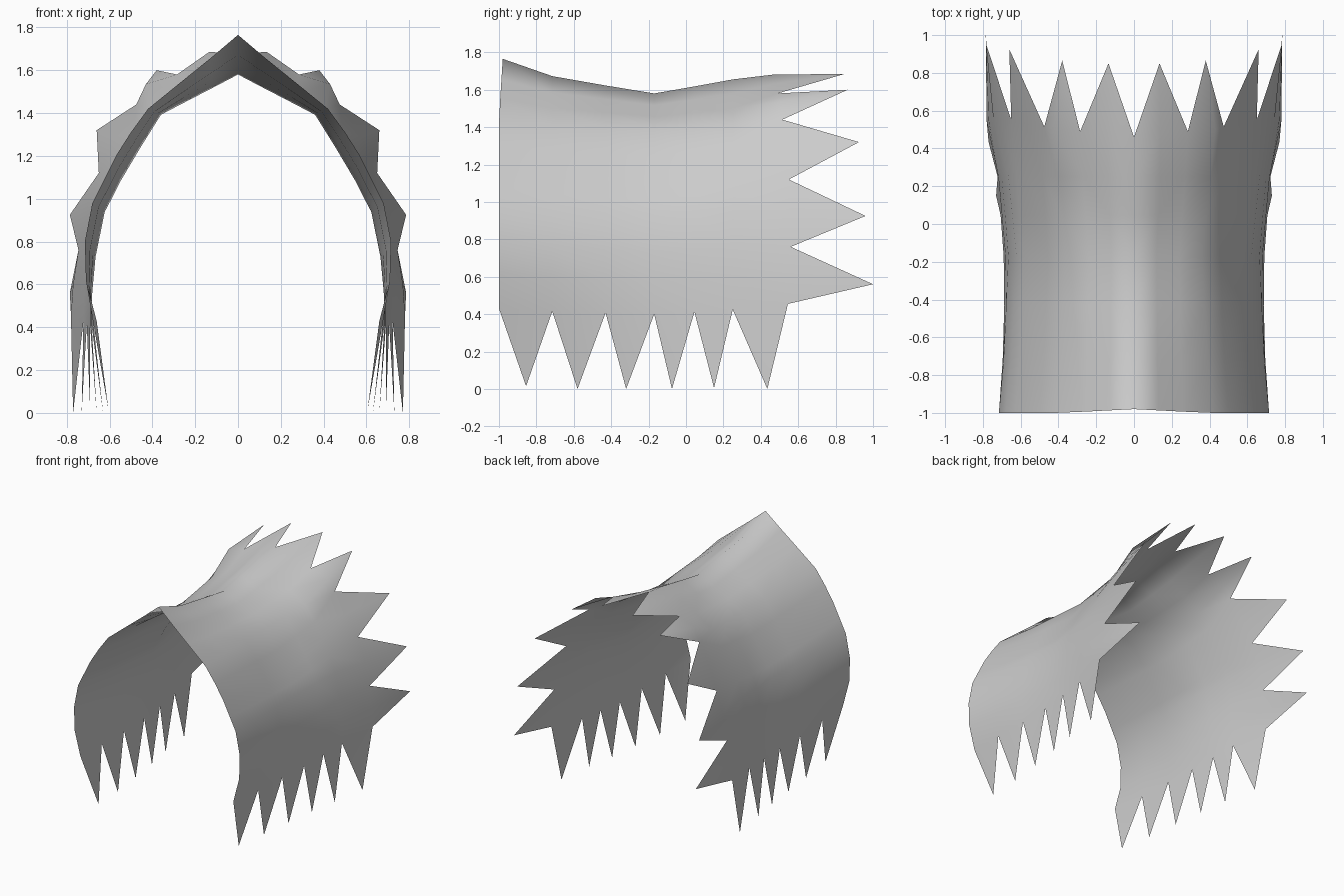
import bpy, bmesh
from mathutils import Vector

if "Cube" in bpy.data.objects:
    bpy.data.objects.remove(bpy.data.objects["Cube"])

# Half cross-sections (x, z) from the ridge down to the hem
FRONT = [(0, 1.765), (.13, 1.655), (.26, 1.55), (.42, 1.42), (.50, 1.31), (.57, 1.20),
         (.63, 1.08), (.68, .98), (.715, .80), (.71, .62), (.66, .43)]
MIDDLE = [(0, 1.58), (.12, 1.517), (.24, 1.455), (.36, 1.392), (.455, 1.24), (.55, 1.08),
          (.585, 1.01), (.622, .94), (.665, .73), (.68, .57), (.69, .40)]
LATE = [(0, 1.655), (.135, 1.58), (.27, 1.50), (.405, 1.415), (.485, 1.31), (.56, 1.19),
        (.62, 1.07), (.665, .96), (.70, .76), (.718, .60), (.722, .425)]
BACK = [(0, 1.68), (.14, 1.632), (.285, 1.58), (.43, 1.535), (.475, 1.44), (.575, 1.29),
        (.65, 1.12), (.71, .94), (.745, .76), (.77, .60), (.78, .455)]
BACK_Y = [.46, .475, .49, .50, .515, .53, .55, .555, .56, .55, .545]

# Stations along the length: y, start section, end section, blend
STATIONS = [(-1, FRONT, MIDDLE, 0), (-.715, FRONT, MIDDLE, .5), (-.43, FRONT, MIDDLE, .77),
            (-.17, FRONT, MIDDLE, 1), (.045, MIDDLE, LATE, .5), (.25, LATE, BACK, 0),
            (.545, LATE, BACK, 1)]

# Points of the jagged back edge and the jagged hem
BACK_TIPS = [(.135, .85, 1.685), (.38, .865, 1.60), (.66, .925, 1.32),
             (.785, .96, .925), (.785, 1.0, .56)]
HEM_TIPS = [(.605, -.855, .015), (.63, -.58, 0), (.66, -.32, 0),
            (.69, -.075, 0), (.73, .15, .005), (.77, .435, 0)]

bm = bmesh.new()
grid = []
for i, (y, a, b, t) in enumerate(STATIONS):
    column = []
    for j, (p, q) in enumerate(zip(a, b)):
        x, z = Vector(p).lerp(Vector(q), t)
        yy = BACK_Y[j] if i == len(STATIONS) - 1 else y
        if i == 0:  # the front edge sweeps back slightly at the ridge
            yy += .02 * max(0, 1 - j / 3)
        column.append(bm.verts.new((x, yy, z)))
    grid.append(column)

# Draped sheet
for c, d in zip(grid, grid[1:]):
    for j in range(len(c) - 1):
        bm.faces.new((c[j], c[j + 1], d[j + 1], d[j]))

# Spikes along the back edge, each spanning two rows
last = grid[-1]
for k, tip in enumerate(BACK_TIPS):
    v = bm.verts.new(tip)
    for j in (2 * k, 2 * k + 1):
        bm.faces.new((last[j], last[j + 1], v))

# Spikes hanging from the hem
for c, d, tip in zip(grid, grid[1:], HEM_TIPS):
    bm.faces.new((c[-1], bm.verts.new(tip), d[-1]))

for f in bm.faces:
    f.smooth = True
bm.normal_update()
mesh = bpy.data.meshes.new("jagged_cape")
bm.to_mesh(mesh)
bm.free()

cape = bpy.data.objects.new("jagged_cape", mesh)
bpy.context.collection.objects.link(cape)
mirror = cape.modifiers.new("mirror", 'MIRROR')
mirror.use_axis[0] = True
mirror.use_clip = True

grey = bpy.data.materials.new("light_grey")
grey.diffuse_color = (.6, .6, .6, 1)
grey.use_nodes = True
grey.node_tree.nodes["Principled BSDF"].inputs["Base Color"].default_value = grey.diffuse_color
mesh.materials.append(grey)
